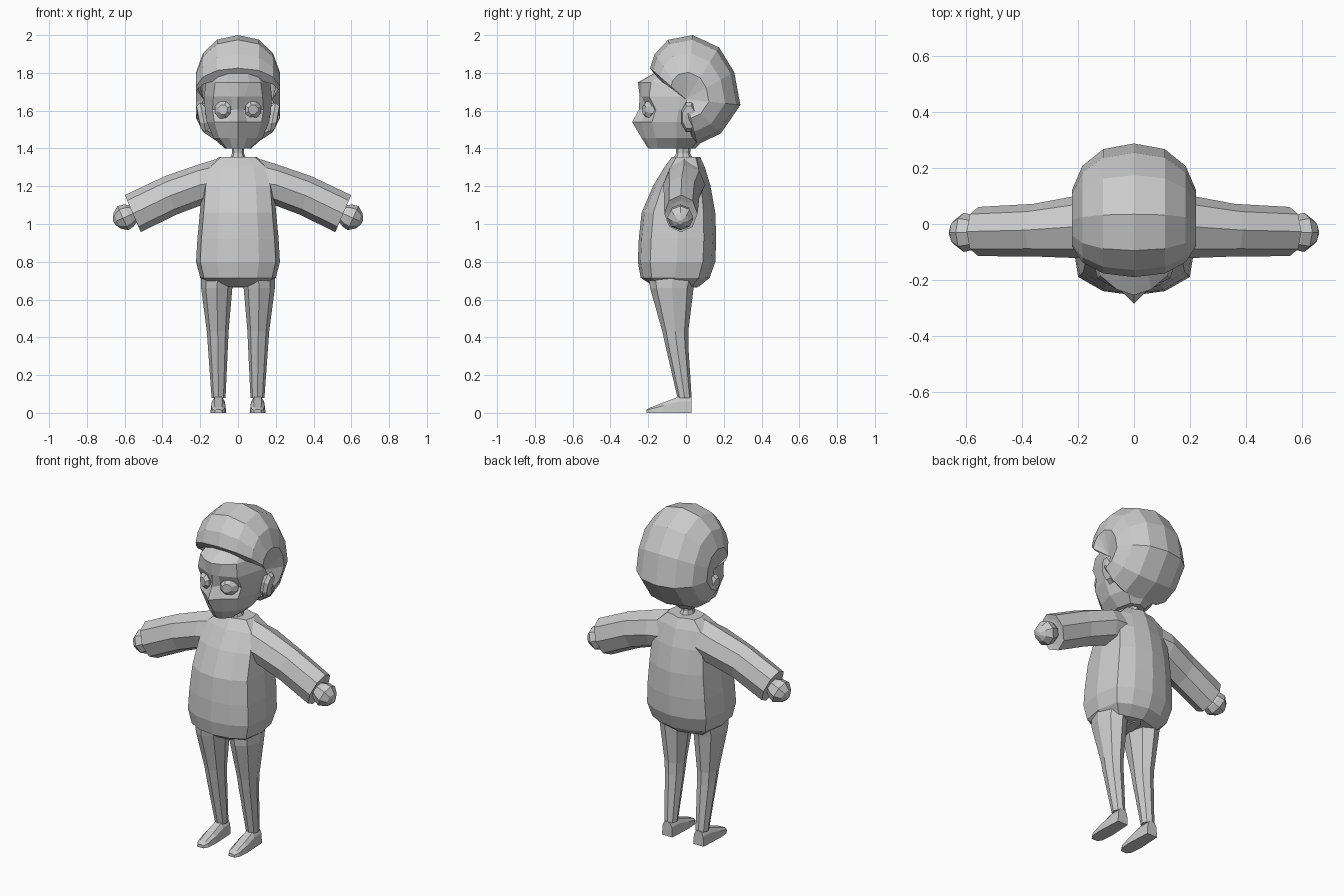
import bpy, bmesh, math
from mathutils import Vector

grey = bpy.data.materials.new("plain grey")
grey.diffuse_color = (0.6, 0.6, 0.6, 1)


def finish(name, bm):
    bmesh.ops.remove_doubles(bm, verts=bm.verts[:], dist=0.0005)
    bmesh.ops.recalc_face_normals(bm, faces=bm.faces[:])
    me = bpy.data.meshes.new(name)
    bm.to_mesh(me)
    bm.free()
    me.materials.append(grey)
    ob = bpy.data.objects.new(name, me)
    bpy.context.collection.objects.link(ob)
    return ob


def loft(name, rings, closed=True, caps=True):
    """Skin a list of equal-length point rings."""
    bm = bmesh.new()
    rows = [[bm.verts.new(p) for p in r] for r in rings]
    n = len(rows[0])
    for a, b in zip(rows, rows[1:]):
        for i in range(n if closed else n - 1):
            j = (i + 1) % n
            bm.faces.new((a[i], a[j], b[j], b[i]))
    if caps:
        bm.faces.new(rows[0])
        bm.faces.new(rows[-1])
    return finish(name, bm)


def mirrored(half):
    """Complete a half outline running from front centre to back centre."""
    return half + [(-x, y, z) for x, y, z in half[-2:0:-1]]


def both_sides(name, make):
    for s, side in ((1, "right"), (-1, "left")):
        make(side + "_" + name, s)


def oval(c, u, v, n=8, turn=0.0):
    c, u, v = Vector(c), Vector(u), Vector(v)
    return [c + u * math.cos(turn + 2 * math.pi * i / n)
            + v * math.sin(turn + 2 * math.pi * i / n) for i in range(n)]


def flip(rings, s):
    return [[(p[0] * s, p[1], p[2]) for p in r] for r in rings]


# Sweater body: height, half width, front y, back y
body = [(0.67, 0.15, -0.17, 0.07), (0.715, 0.20, -0.24, 0.125),
        (0.80, 0.222, -0.255, 0.155), (0.92, 0.215, -0.25, 0.16),
        (1.06, 0.202, -0.235, 0.155), (1.20, 0.19, -0.175, 0.13),
        (1.30, 0.165, -0.115, 0.10), (1.355, 0.10, -0.075, 0.075)]
loft("sweater_body", [mirrored([
    (0, f, z), (w * 0.5, f + 0.015, z), (w * 0.9, f + (b - f) * 0.16, z),
    (w, f + (b - f) * 0.5, z), (w * 0.88, b - (b - f) * 0.16, z),
    (w * 0.5, b - 0.02, z), (0, b, z)]) for z, w, f, b in body])

# Neck
loft("neck", [oval((0, -0.015, z), (r, 0, 0), (0, r * 1.2, 0))
              for z, r in ((1.34, 0.045), (1.375, 0.031), (1.45, 0.036))])

# Head: height, then x,y of the outline from nose line to back of skull
head = [
    (1.400, (0, -.20), (.03, -.19), (.06, -.15), (.07, -.05), (.05, .03), (0, .05)),
    (1.455, (0, -.235), (.045, -.215), (.10, -.16), (.13, -.05), (.10, .07), (0, .10)),
    (1.540, (0, -.285), (.05, -.235), (.125, -.18), (.165, -.05), (.13, .12), (0, .17)),
    (1.605, (0, -.25), (.03, -.205), (.135, -.16), (.175, -.04), (.15, .14), (0, .20)),
    (1.675, (0, -.245), (.035, -.235), (.13, -.195), (.18, -.03), (.15, .14), (0, .20)),
    (1.750, (0, -.255), (.06, -.235), (.12, -.185), (.17, -.02), (.14, .12), (0, .18)),
    (1.800, (0, -.165), (.05, -.16), (.10, -.12), (.14, 0), (.11, .09), (0, .13))]
loft("head", [mirrored([(x, y, r[0]) for x, y in r[1:]]) for r in head])

# Eyes set into the sockets
both_sides("eye", lambda name, s: loft(name, flip(
    [oval((0.08, y, 1.605), (r, 0.02 * r / 0.045, 0), (0, 0, r * 1.1), turn=math.pi / 8)
     for y, r in ((-0.15, 0.045), (-0.20, 0.045), (-0.222, 0.025))], s)))

# Hair shell: side profile pulled towards a pivot at each ear
profile = [(-.15, 1.77), (-.19, 1.825), (-.165, 1.90), (-.095, 1.975), (.035, 2.0),
           (.175, 1.935), (.255, 1.805), (.288, 1.63), (.185, 1.48), (.06, 1.42), (.03, 1.45)]
columns = [(0.0, 1.0), (0.11, 0.93), (0.185, 0.72), (0.222, 0.42), (0.18, 0.0)]
columns = [(-x, k) for x, k in columns[:0:-1]] + columns
loft("hair", [[(x, y * k, 1.66 + (z - 1.66) * k) for x, k in columns]
              for y, z in profile], closed=False, caps=False)

# Ears
both_sides("ear", lambda name, s: loft(name, flip(
    [oval((x, 0.015, 1.565), (0, ry, 0), (0.015 * rz / 0.08, 0, rz), turn=math.pi / 8)
     for x, ry, rz in ((0.15, 0.025, 0.05), (0.185, 0.042, 0.085),
                       (0.208, 0.036, 0.065), (0.212, 0.016, 0.03))], s)))

# Sleeves: centre, half vector across the height, half depth
sleeve = [((0.10, -0.01, 1.22), (0.01, 0, 0.125), 0.10),
          ((0.20, -0.01, 1.208), (0.015, 0, 0.105), 0.112),
          ((0.36, -0.022, 1.150), (0.03, 0, 0.102), 0.094),
          ((0.557, -0.027, 1.055), (0.042, 0, 0.098), 0.088),
          ((0.553, -0.027, 1.057), (0.03, 0, 0.07), 0.062)]
both_sides("sleeve", lambda name, s: loft(name, flip(
    [oval(c, (0, d, 0), v) for c, v, d in sleeve], s)))

# Hands: short rounded fists along the sleeve axis
axis, across = Vector((0.91, 0, -0.41)), Vector((0.41, 0, 0.91))
both_sides("hand", lambda name, s: loft(name, flip(
    [oval(Vector((0.55, -0.03, 1.058)) + axis * t, (0, r, 0), across * r)
     for t, r in ((0, 0.045), (0.03, 0.063), (0.065, 0.07),
                  (0.10, 0.045), (0.118, 0.012))], s)))

# Trouser legs: height, inner x, outer x, front y, back y
leg = [(0.74, 0.015, 0.195, -0.20, 0.06), (0.66, 0.03, 0.195, -0.19, 0.04),
       (0.43, 0.05, 0.165, -0.125, 0.012), (0.36, 0.053, 0.16, -0.11, 0.012),
       (0.08, 0.066, 0.14, -0.045, 0.03)]
both_sides("leg", lambda name, s: loft(name, flip(
    [oval(((a + b) / 2, (f + k) / 2, z), ((b - a) / 2, 0, 0), (0, (k - f) / 2, 0))
     for z, a, b, f, k in leg], s)))

# Crotch
loft("crotch", [oval((0, -0.05, z), (r, 0, 0), (0, 0.11, 0))
                for z, r in ((0.73, 0.06), (0.665, 0.035))])

# Feet: y, half width, height of the top edge
foot = [(0.03, 0.034, 0.085), (-0.04, 0.038, 0.085), (-0.12, 0.042, 0.055),
        (-0.185, 0.036, 0.03), (-0.21, 0.02, 0.018)]
both_sides("foot", lambda name, s: loft(name, flip(
    [[(0.104 - w, y, 0), (0.104 + w, y, 0), (0.104 + w * 0.9, y, h * 0.7),
      (0.104 + w * 0.5, y, h), (0.104 - w * 0.5, y, h), (0.104 - w * 0.9, y, h * 0.7)]
     for y, w, h in foot], s)))
